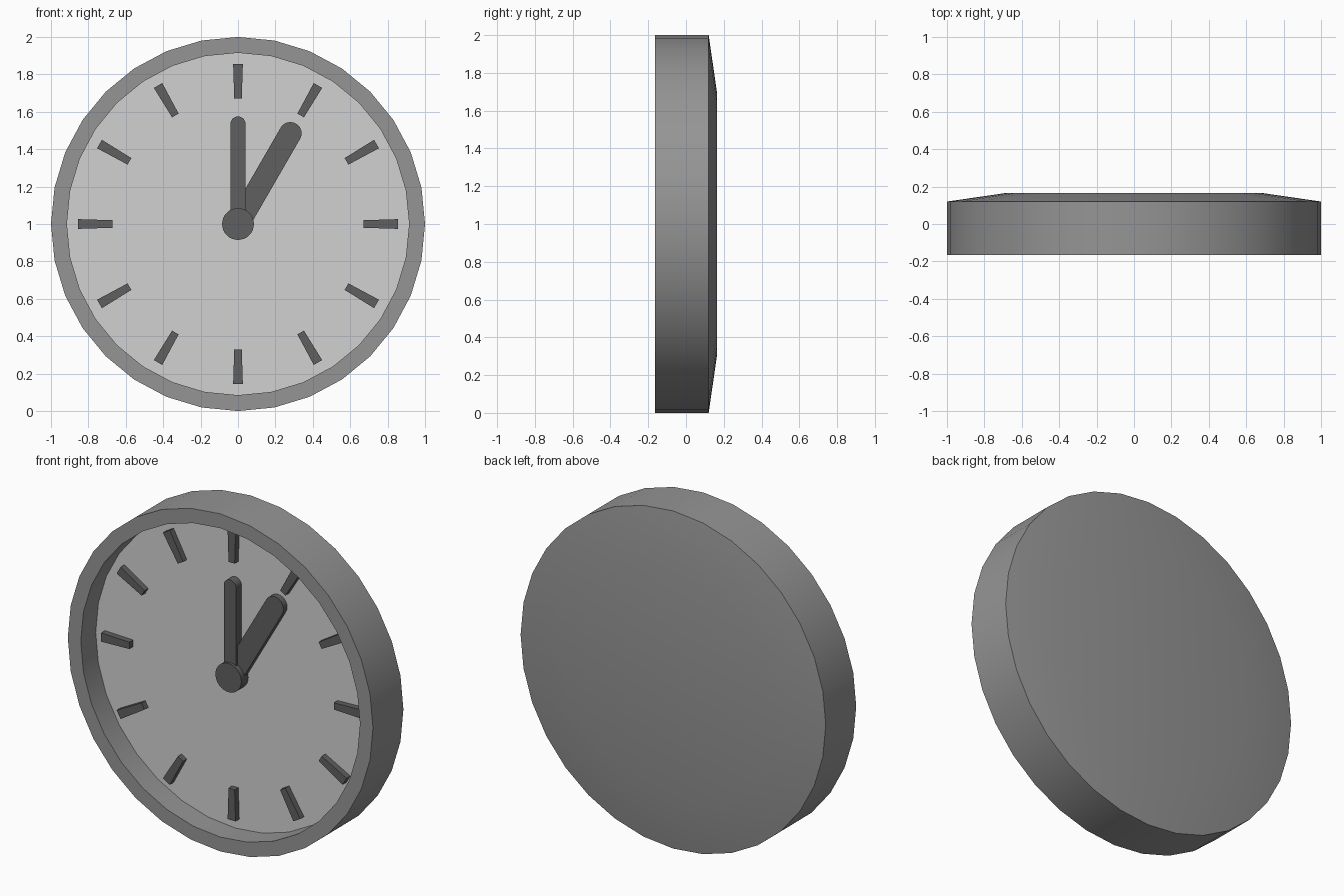
import bpy
import bmesh
from math import sin, cos, pi, radians
from mathutils import Matrix, Vector

cube = bpy.data.objects.get("Cube")
if cube:
    bpy.data.objects.remove(cube, do_unlink=True)

CENTRE = Vector((0, 0, 1))
SIDES = 32
FACE_Y = -0.025


def material(name, value):
    mat = bpy.data.materials.new(name)
    mat.use_nodes = True
    colour = (value, value, value, 1)
    mat.diffuse_color = colour
    mat.node_tree.nodes["Principled BSDF"].inputs["Base Color"].default_value = colour
    return mat


casing_grey = material("casing grey", 0.30)
dial_grey = material("dial light grey", 0.64)
hand_grey = material("hand dark grey", 0.115)


def finish(bm, name, mat):
    bmesh.ops.recalc_face_normals(bm, faces=bm.faces)
    mesh = bpy.data.meshes.new(name)
    bm.to_mesh(mesh)
    bm.free()
    mesh.materials.append(mat)
    obj = bpy.data.objects.new(name, mesh)
    obj.location = CENTRE
    bpy.context.collection.objects.link(obj)
    bpy.ops.object.select_all(action="DESELECT")
    obj.select_set(True)
    bpy.context.view_layer.objects.active = obj
    bpy.ops.object.shade_smooth_by_angle(angle=radians(30))
    return obj


def circle(radius, count=SIDES):
    return [(radius * sin(2 * pi * i / count), radius * cos(2 * pi * i / count))
            for i in range(count)]


def plate(name, outline, front, back, mat, turn=0):
    """Extrude an x-z outline between two depths, turned clockwise on the dial."""
    bm = bmesh.new()
    rows = [[bm.verts.new((x, y, z)) for x, z in outline] for y in (front, back)]
    for row in rows:
        bm.faces.new(row)
    for i in range(len(outline)):
        bm.faces.new((rows[0][i - 1], rows[0][i], rows[1][i], rows[1][i - 1]))
    bm.transform(Matrix.Rotation(turn, 4, "Y"))
    return finish(bm, name, mat)


def hand_outline(length, half_width, steps=12):
    """Bar with a round cap at each end."""
    arc = [(half_width * cos(pi * i / steps), half_width * sin(pi * i / steps))
           for i in range(steps + 1)]
    return [(x, length + z) for x, z in arc] + [(-x, -z) for x, z in arc]


# Casing: turned profile of (radius, depth), closed at the back and in the recess
profile = [(0.69, 0.165), (1, 0.12), (1, -0.165), (0.915, -0.165), (0.915, FACE_Y)]
bm = bmesh.new()
rings = [[bm.verts.new((x, y, z)) for x, z in circle(r)] for r, y in profile]
for a, b in zip(rings, rings[1:]):
    for i in range(SIDES):
        bm.faces.new((a[i - 1], a[i], b[i], b[i - 1]))
bm.faces.new(rings[0])
dial = bm.faces.new(rings[-1])
dial.material_index = 1
casing = finish(bm, "casing", casing_grey)
casing.data.materials.append(dial_grey)

# Twelve hour marks, slightly narrower toward the centre
mark = [(-0.02, 0.67), (0.02, 0.67), (0.026, 0.855), (-0.026, 0.855)]
for hour in range(12):
    plate(f"hour_mark_{hour + 1}", mark, FACE_Y - 0.035, FACE_Y, hand_grey,
          radians(30 * (hour + 1)))

# Hands and hub, stacked toward the front
plate("hour_hand", hand_outline(0.56, 0.06), -0.06, FACE_Y, hand_grey, radians(30))
plate("minute_hand", hand_outline(0.535, 0.04), -0.075, FACE_Y, hand_grey)
plate("hub", circle(0.085), -0.09, FACE_Y, hand_grey)
